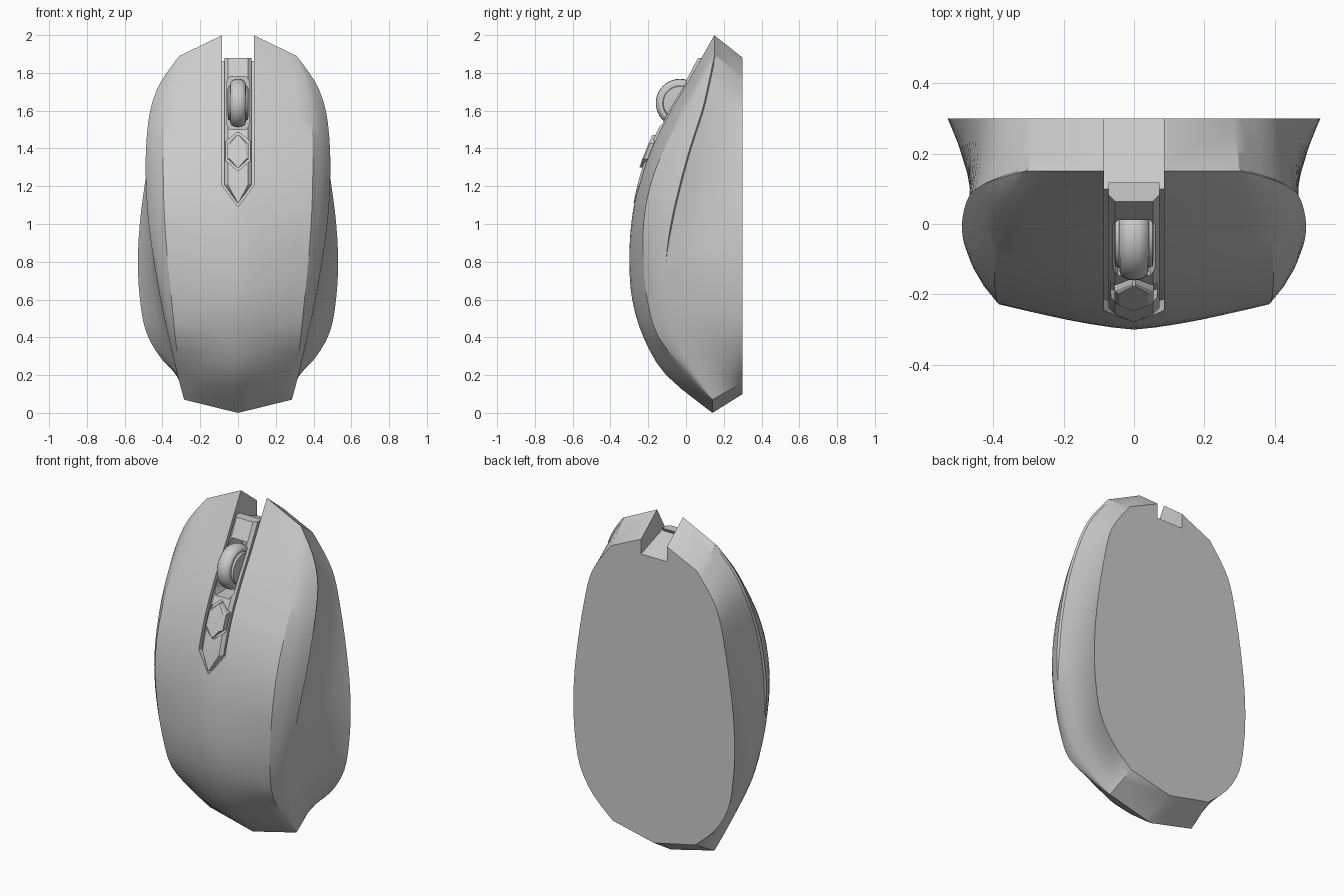
import bpy, bmesh, math

if "Cube" in bpy.data.objects:
    bpy.data.objects.remove(bpy.data.objects["Cube"])

# Stations from nose to heel:
# centre z, side z, centre y, crease x, crease y, shell edge x, shell edge y, base x, base z
STATIONS = [
    (2.04, 1.89, .15, .31, .15, .31, .15, .28, 1.79),
    (1.75, 1.75, .00, .36, .07, .41, .12, .37, 1.67),
    (1.6, 1.6, -.09, .385, -.01, .465, .085, .425, 1.56),
    (1.4, 1.4, -.19, .395, -.115, .487, .02, .465, 1.38),
    (1.2, 1.2, -.255, .395, -.19, .487, -.035, .495, 1.2),
    (1.0, 1.0, -.29, .387, -.225, .473, -.08, .52, 1.0),
    (.8, .8, -.3, .372, -.225, .445, -.105, .53, .8),
    (.6, .6, -.285, .352, -.205, .41, -.095, .52, .61),
    (.4, .4, -.225, .332, -.145, .367, -.045, .487, .43),
    (.2, .2, -.105, .305, .02, .32, .06, .40, .28),
    (.0, .07, .14, .285, .14, .285, .14, .27, .16),
]


def refine(rows, steps=3):
    """Catmull-Rom interpolation between stations."""
    out = []
    for i in range(len(rows) - 1):
        a, b, c, d = (rows[max(i - 1, 0)], rows[i], rows[i + 1],
                      rows[min(i + 2, len(rows) - 1)])
        for k in range(steps):
            t = k / steps
            out.append([.5 * (2 * q + (r - p) * t + (2 * p - 5 * q + 4 * r - s) * t * t
                              + (3 * q - p - 3 * r + s) * t ** 3)
                        for p, q, r, s in zip(a, b, c, d)])
    return out + [list(rows[-1])]


ROWS = refine(STATIONS)


def lerp(a, b, t):
    return a + (b - a) * t


def centre_y(z):
    for a, b in zip(ROWS, ROWS[1:]):
        if b[0] <= z <= a[0]:
            return lerp(a[2], b[2], (a[0] - z) / (a[0] - b[0]))
    return ROWS[0][2]


def finish(bm, name):
    bmesh.ops.remove_doubles(bm, verts=bm.verts, dist=.0005)
    bmesh.ops.recalc_face_normals(bm, faces=bm.faces)
    me = bpy.data.meshes.new(name)
    bm.to_mesh(me)
    bm.free()
    ob = bpy.data.objects.new(name, me)
    bpy.context.collection.objects.link(ob)
    return ob


def loft(name, rings):
    """Closed solid through a series of closed rings."""
    bm = bmesh.new()
    vs = [[bm.verts.new(p) for p in ring] for ring in rings]
    n = len(vs[0])
    for a, b in zip(vs, vs[1:]):
        for i in range(n):
            j = (i + 1) % n
            bm.faces.new((a[i], a[j], b[j], b[i]))
    bm.faces.new(vs[0])
    bm.faces.new(vs[-1])
    return finish(bm, name)


def strip(name, outline, top, shoulder, back, front=None):
    """Slab following the shell's centre line; outline is (z, half width)."""
    pts = []
    for (z0, w0), (z1, w1) in zip(outline, outline[1:]):
        n = max(1, round((z1 - z0) / .06))
        pts += [(lerp(z0, z1, k / n), lerp(w0, w1, k / n)) for k in range(n)]
    rings = []
    for z, w in pts + [outline[-1]]:
        y = centre_y(z)
        ft = y + top if front is None else front
        fs = y + shoulder if front is None else front
        rings.append([(-w, fs, z), (-.75 * w, ft, z), (.75 * w, ft, z), (w, fs, z),
                      (w, y + back, z), (-w, y + back, z)])
    return loft(name, rings)


def cut(ob, cutters):
    bpy.context.view_layer.objects.active = ob
    for c in cutters:
        m = ob.modifiers.new("cut", 'BOOLEAN')
        m.operation, m.solver, m.object = 'DIFFERENCE', 'EXACT', c
        bpy.ops.object.modifier_apply(modifier=m.name)


# Body: domed top shell, lip, concave sides and flat base
def half_row(i, r):
    zc, zs, yc, xk, yk, xe, ye, xp, zp = r
    mid = math.sin(math.pi * i / (len(ROWS) - 1))
    pts = []
    for k in range(7):
        s = k / 6
        pts.append((xk * s, lerp(yc, yk, s ** 1.4), lerp(zc, zs, s)))
    for t in (.33, .67, 1):
        bulge = .012 * 4 * t * (1 - t) * mid
        pts.append((lerp(xk, xe, t) + bulge, lerp(yk, ye, t), zs))
    lip = .012 * min(1, max(0, (zs - .8) / .2))
    for t in (0, .2, .4, .6, .8, .93, 1):
        x = lerp(xe - lip, xp, t ** 1.5) - .015 * 4 * t * (1 - t) * mid
        pts.append((x, lerp(ye + lip * .6, .3, t), lerp(zs, zp, t)))
    return pts


bm = bmesh.new()
grid = []
for i, r in enumerate(ROWS):
    h = half_row(i, r)
    full = [(-x, y, z) for x, y, z in h[:0:-1]] + h
    grid.append([bm.verts.new(p) for p in full])
for a, b in zip(grid, grid[1:]):
    for j in range(len(a) - 1):
        bm.faces.new((a[j], a[j + 1], b[j + 1], b[j]))
nose, heel = bm.verts.new((0, .3, 1.92)), bm.verts.new((0, .3, .1))
for row, v in ((grid[0], nose), (grid[-1], heel)):
    c = len(row) // 2
    bm.faces.new(row[:c + 1] + [v])
    bm.faces.new(row[c:] + [v])
bm.faces.new([nose] + [g[-1] for g in grid] + [heel] + [g[0] for g in reversed(grid)])
body = finish(bm, "mouse_body")

# Cutters: control channel, nose notch, wheel well, button recess
channel = strip("channel_cutter", [(1.095, .003), (1.205, .085), (2.03, .085)], 0, 0, .04, -1)
notch_profile = [(-.6, 1.88), (.05, 1.88), (.35, 1.775), (.35, 2.3), (-.6, 2.3)]
notch = loft("notch_cutter", [[(x, y, z) for y, z in notch_profile] for x in (-.085, .085)])
well_profile = [(-.045, 1.5), (.045, 1.5), (.06, 1.53), (.06, 1.75), (.045, 1.78),
                (-.045, 1.78), (-.06, 1.75), (-.06, 1.53)]
well = loft("well_cutter", [[(x, y, z) for x, z in well_profile] for y in (-.6, .13)])
recess = strip("recess_cutter", [(1.285, .004), (1.335, .066), (1.435, .066), (1.485, .004)],
               0, 0, .03, -1)
cut(body, [channel, notch, well])

# Control strip set into the channel
panel = strip("control_strip", [(1.112, .003), (1.21, .072), (1.88, .072)], -.004, .014, .05)
cut(panel, [well, recess])

# Hexagonal button
button = strip("hex_button", [(1.298, .004), (1.343, .055), (1.427, .055), (1.472, .004)],
               -.02, -.012, .04)

# Scroll wheel with stepped hubs
half = [(.055, .07), (.053, .088), (.042, .092), (.04, .108), (.032, .119), (.018, .126), (0, .128)]
profile = [(-x, r) for x, r in half] + half[-2::-1]
wheel = loft("scroll_wheel", [[(x, -.032 + r * math.cos(k * math.tau / 40),
                                1.64 + r * math.sin(k * math.tau / 40)) for k in range(40)]
                              for x, r in profile])

for c in (channel, notch, well, recess):
    bpy.data.objects.remove(c)
for ob in (body, panel, button, wheel):
    bpy.ops.object.select_all(action='DESELECT')
    ob.select_set(True)
    bpy.context.view_layer.objects.active = ob
    bpy.ops.object.shade_smooth_by_angle(angle=math.radians(28))
